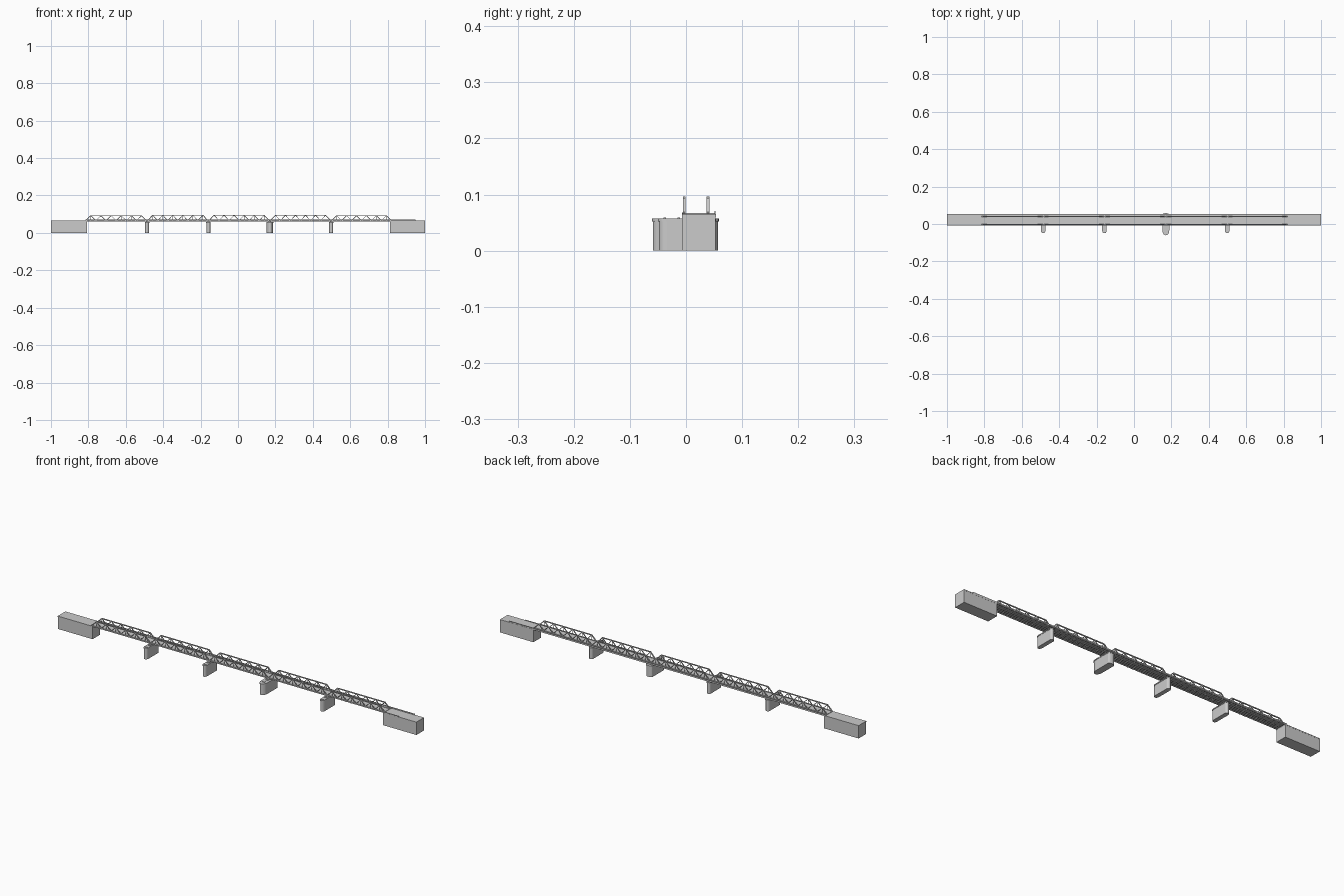
import bpy, bmesh, math
from mathutils import Vector

if "Cube" in bpy.data.objects:
    bpy.data.objects.remove(bpy.data.objects["Cube"])


def finish(name, bm):
    bmesh.ops.recalc_face_normals(bm, faces=bm.faces)
    me = bpy.data.meshes.new(name)
    bm.to_mesh(me)
    bm.free()
    ob = bpy.data.objects.new(name, me)
    bpy.context.collection.objects.link(ob)
    return ob


def add_box(bm, x0, x1, y0, y1, z0, z1):
    vs = bmesh.ops.create_cube(bm, size=1)["verts"]
    for v in vs:
        v.co = Vector(((x0 + x1) / 2 + v.co.x * (x1 - x0),
                       (y0 + y1) / 2 + v.co.y * (y1 - y0),
                       (z0 + z1) / 2 + v.co.z * (z1 - z0)))


def add_bar(bm, a, b, y, wide, tall):
    # rectangular member between two (x, z) points in the plane at y
    d = Vector((b[0] - a[0], 0, b[1] - a[1]))
    n = Vector((-d.z, 0, d.x)).normalized()
    mid = Vector(((a[0] + b[0]) / 2, y, (a[1] + b[1]) / 2))
    for v in bmesh.ops.create_cube(bm, size=1)["verts"]:
        c = v.co.copy()
        v.co = mid + d * c.x + n * (c.z * tall) + Vector((0, c.y * wide, 0))


def add_prism(bm, pts, z0, z1):
    face = bm.faces.new([bm.verts.new((x, y, z0)) for x, y in pts])
    ext = bmesh.ops.extrude_face_region(bm, geom=[face], use_keep_orig=True)
    for v in ext["geom"]:
        if isinstance(v, bmesh.types.BMVert):
            v.co.z = z1


def pier_outline(x, half, y0, y1, nose, tail):
    # long plan with a rounded pointed nose in front and a blunter back
    n = 10
    pts = [(x - half * math.cos(math.pi * i / n),
            y0 + nose - nose * math.sin(math.pi * i / n)) for i in range(n + 1)]
    pts += [(x + half * math.cos(math.pi * i / n),
             y1 - tail + tail * math.sin(math.pi * i / n)) for i in range(n + 1)]
    return pts


Y0, Y1 = -0.007, 0.053          # deck edges
TRUSS_Y = (-0.003, 0.039)
PIERS = [-0.486, -0.158, 0.17, 0.498]
ENDS = [-0.817] + PIERS + [0.822]

# abutments with coping slabs
for name, x0, x1 in (("left_abutment", -1, -0.806), ("right_abutment", 0.814, 1)):
    bm = bmesh.new()
    add_box(bm, x0, x1, Y0, Y1, 0, 0.06)
    add_box(bm, x0, x1, Y0 - 0.0005, Y1 + 0.0005, 0.06, 0.065)
    finish(name, bm)

# approach parapet on the right abutment
bm = bmesh.new()
add_box(bm, 0.815, 0.95, 0.051, 0.0525, 0.065, 0.071)
add_box(bm, 0.815, 0.9, Y0, Y0 + 0.002, 0.065, 0.068)
finish("approach_parapet", bm)

# river piers with caps and bearing blocks; the third is larger
for k, x in enumerate(PIERS):
    big = k == 2
    half = 0.017 if big else 0.0105
    y0, y1 = (-0.059, 0.057) if big else (-0.048, 0.052)
    nose = 0.026 if big else 0.014
    bm = bmesh.new()
    add_prism(bm, pier_outline(x, half, y0, y1, nose, 0.010), 0, 0.052)
    add_prism(bm, pier_outline(x, half + 0.0015, y0 - 0.0015, y1 + 0.0015,
                               nose, 0.010), 0.052, 0.057)
    finish("pier", bm)
    bm = bmesh.new()
    for y in (-0.038, -0.013) + TRUSS_Y:
        top = 0.062 if y > -0.01 else 0.0595
        add_box(bm, x - 0.007, x + 0.007, y - 0.0025, y + 0.0025, 0.057, top)
    finish("bearings", bm)

# deck slab, stringers and cross beams
bm = bmesh.new()
add_box(bm, -0.815, 0.82, Y0, Y1, 0.0645, 0.067)
finish("deck", bm)
bm = bmesh.new()
for y in (0.008, 0.018, 0.028, 0.05):
    add_box(bm, -0.806, 0.814, y - 0.001, y + 0.001, 0.061, 0.0645)
for a, b in zip(ENDS, ENDS[1:]):
    for i in range(1, 12):
        x = a + (b - a) * i / 12
        add_box(bm, x - 0.001, x + 0.001, Y0 + 0.001, Y1 - 0.001, 0.0615, 0.0645)
finish("floor_beams", bm)

# walkway kerb along the back edge
bm = bmesh.new()
add_box(bm, -0.815, 0.82, 0.0515, 0.053, 0.067, 0.0705)
finish("walkway_kerb", bm)

# five truss spans, two planes each
PANELS = 12
for s, (a, b) in enumerate(zip(ENDS, ENDS[1:])):
    top = 0.092 if s in (0, 4) else 0.0945
    low = 0.0655
    a, b = a + 0.003, b - 0.003
    step = (b - a) / PANELS
    bm = bmesh.new()
    for y in TRUSS_Y:
        add_bar(bm, (a, low), (b, low), y, 0.005, 0.007)
        add_bar(bm, (a + step, top), (b - step, top), y, 0.005, 0.004)
        for i in range(PANELS):
            z0, z1 = (low, top) if i % 2 == 0 else (top, low)
            end = i in (0, PANELS - 1)
            add_bar(bm, (a + i * step, z0), (a + (i + 1) * step, z1), y,
                    0.005 if end else 0.004, 0.004 if end else 0.003)
        for i in range(1, PANELS, 2):
            add_bar(bm, (a + i * step, low), (a + i * step, top), y, 0.002, 0.0013)
    finish("truss_span", bm)
